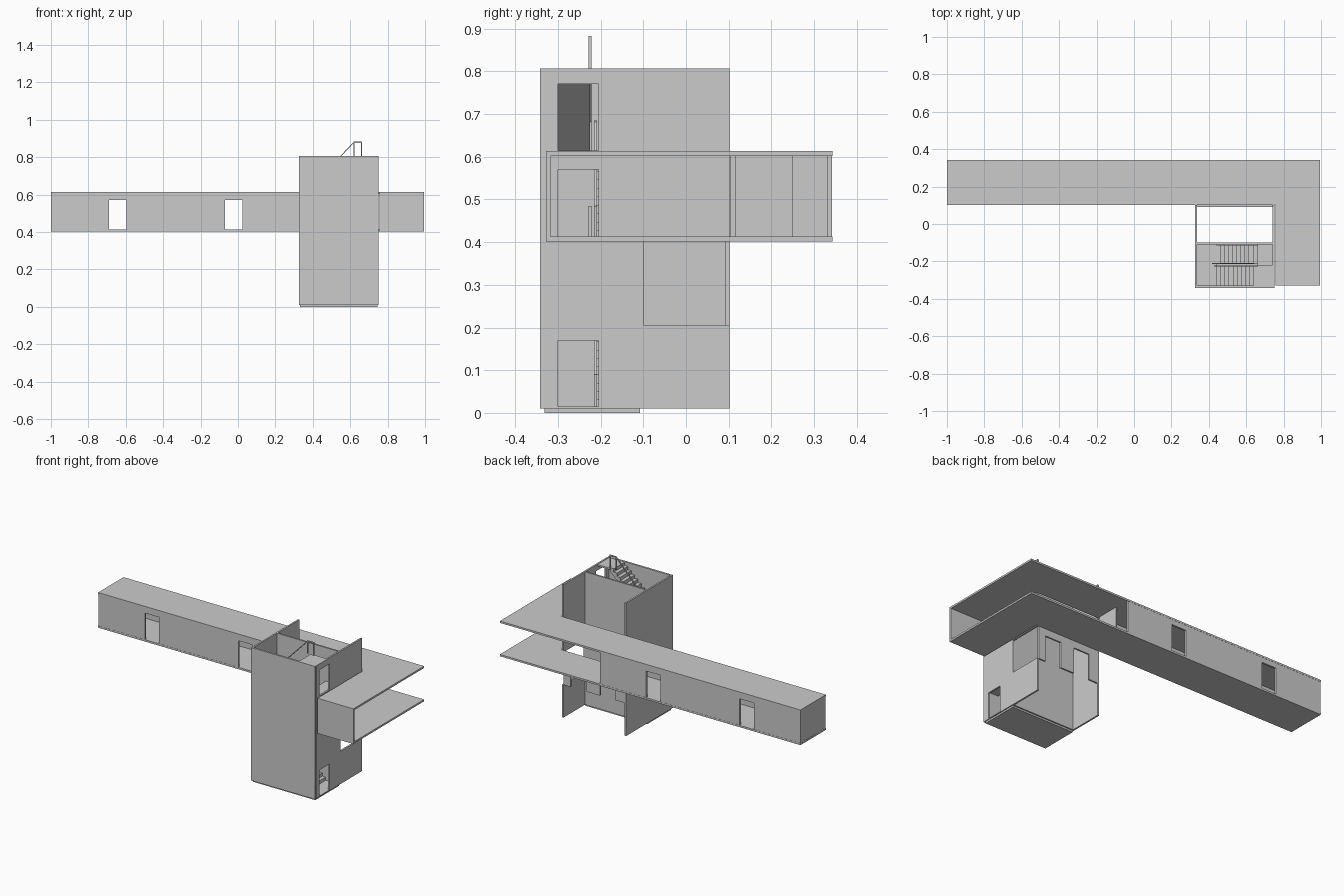
import bpy, bmesh
from mathutils import Vector

if "Cube" in bpy.data.objects:
    bpy.data.objects.remove(bpy.data.objects["Cube"])


def finish(name, bm):
    bmesh.ops.recalc_face_normals(bm, faces=bm.faces)
    me = bpy.data.meshes.new(name)
    bm.to_mesh(me)
    bm.free()
    ob = bpy.data.objects.new(name, me)
    bpy.context.collection.objects.link(ob)
    return ob


def extrude(bm, vec):
    """Give a flat bmesh sheet thickness."""
    res = bmesh.ops.extrude_face_region(bm, geom=bm.faces[:], use_keep_orig=True)
    vs = [g for g in res["geom"] if isinstance(g, bmesh.types.BMVert)]
    bmesh.ops.translate(bm, verts=vs, vec=Vector(vec))


def panel(name, axis, pos, thick, along, height, holes=()):
    """Panel facing 'x' or 'y'; holes are (a0, a1, z0, z1)."""
    cuts_a = sorted({*along, *[v for h in holes for v in h[:2]]})
    cuts_z = sorted({*height, *[v for h in holes for v in h[2:]]})
    bm = bmesh.new()
    for a0, a1 in zip(cuts_a, cuts_a[1:]):
        for z0, z1 in zip(cuts_z, cuts_z[1:]):
            ca, cz = (a0 + a1) / 2, (z0 + z1) / 2
            if any(h[0] < ca < h[1] and h[2] < cz < h[3] for h in holes):
                continue
            pts = [(a0, z0), (a1, z0), (a1, z1), (a0, z1)]
            bm.faces.new([bm.verts.new((pos, a, z) if axis == 'x' else (a, pos, z))
                          for a, z in pts])
    bmesh.ops.remove_doubles(bm, verts=bm.verts, dist=1e-5)
    extrude(bm, (thick, 0, 0) if axis == 'x' else (0, thick, 0))
    return finish(name, bm)


def plate(name, outline, z0, z1):
    """Horizontal slab from a plan outline."""
    bm = bmesh.new()
    bm.faces.new([bm.verts.new((x, y, z0)) for x, y in outline])
    extrude(bm, (0, 0, z1 - z0))
    return finish(name, bm)


def rect(x0, x1, y0, y1):
    return [(x0, y0), (x1, y0), (x1, y1), (x0, y1)]


def side_profile(name, pts, y0, y1):
    """Extrude an x-z outline along y."""
    bm = bmesh.new()
    bm.faces.new([bm.verts.new((x, y0, z)) for x, z in pts])
    extrude(bm, (0, y1 - y0, 0))
    return finish(name, bm)


# Raised L-shaped gallery: floor and roof
ell = [(-1, .102), (.757, .102), (.757, -.328), (.995, -.328), (.995, .343), (-1, .343)]
plate("gallery_floor", ell, .402, .413)
plate("gallery_roof", ell, .602, .613)

# Gallery walls, closed along the long bar only
doors = [(-.69, -.595, .413, .572), (-.07, .025, .413, .572)]
panel("gallery_front_wall", 'y', .103, .012, (-.999, .33), (.413, .602), doors)
panel("gallery_back_wall", 'y', .33, .012, (-.999, .33), (.413, .602), doors)
panel("gallery_left_end", 'x', -.999, .012, (.115, .33), (.413, .602))
panel("gallery_partition", 'x', .326, .009, (.115, .25), (.413, .602))
panel("wing_end_wall", 'y', -.328, .01, (.757, .995), (.413, .602))

# Stair tower walls
panel("tower_front_wall", 'y', -.342, .012, (.326, .75), (.01, .807))
panel("tower_left_wall", 'x', .326, .01, (-.33, .102), (.01, .807))
panel("tower_right_wall", 'x', .741, .01, (-.33, .102), (.01, .807),
      [(-.3, -.205, .015, .17), (-.3, -.205, .413, .57), (-.3, -.205, .615, .77),
       (-.1, .102, .206, .402)])
panel("tower_inner_wall", 'y', -.11, .01, (.336, .741), (.01, .807))
panel("tower_back_wall", 'y', .092, .01, (.336, .741), (.206, .402),
      [(.395, .5, .206, .36), (.59, .695, .206, .36)])

# Tower floors: full ground floor, then landings at each end
plate("ground_floor", rect(.332, .745, -.332, -.108), 0, .012)
for i, z in enumerate((.206, .407, .607)):
    plate(f"left_landing_{i}", rect(.336, .44, -.33, -.11), z - .01, z)
    plate(f"right_landing_{i}", rect(.66, .741, -.33, -.11), z - .01, z)
plate("top_landing", rect(.66, .741, -.33, -.22), .795, .805)


def flight(name, x0, x1, z0, z1, y0, y1, steps=10):
    """Saw-tooth stair with sloping underside, climbing from x0 to x1."""
    dx, dz = (x1 - x0) / steps, (z1 - z0) / steps
    pts = [(x0, z0)]
    for k in range(steps):
        pts += [(x0 + k * dx, z0 + (k + 1) * dz), (x0 + (k + 1) * dx, z0 + (k + 1) * dz)]
    pts += [(x1, z1 - 1.2 * dz), (x0 + 1.2 * dx, z0)]
    side_profile(name, pts, y0, y1)


def railing(name, x0, x1, z0, z1, y):
    """Sloping handrail with a short level end and posts."""
    h, t = .078, .007
    s = 1 if x1 > x0 else -1
    xe = x1 + s * .04
    side_profile(name + "_slope", [(x0, z0 + h - t), (x1, z1 + h - t),
                                   (x1, z1 + h), (x0, z0 + h)], y, y + t)
    side_profile(name + "_level", rect(min(x1, xe), max(x1, xe), z1 + h - t, z1 + h), y, y + t)
    for k, (x, z) in enumerate(((x0, z0), (x1, z1), (xe, z1))):
        side_profile(f"{name}_post_{k}", rect(x - t / 2, x + t / 2, z, z + h), y, y + t)


# Alternating flights: back lane climbs left, front lane climbs right
levels = (.012, .206, .407, .607, .805)
for i, (za, zb) in enumerate(zip(levels, levels[1:])):
    if i % 2 == 0:
        flight(f"stair_flight_{i}", .66, .44, za, zb, -.21, -.112)
        railing(f"stair_rail_{i}", .64, .46, za, zb, -.215)
    else:
        flight(f"stair_flight_{i}", .44, .66, za, zb, -.33, -.225)
        railing(f"stair_rail_{i}", .43, .62, za, zb, -.228)
